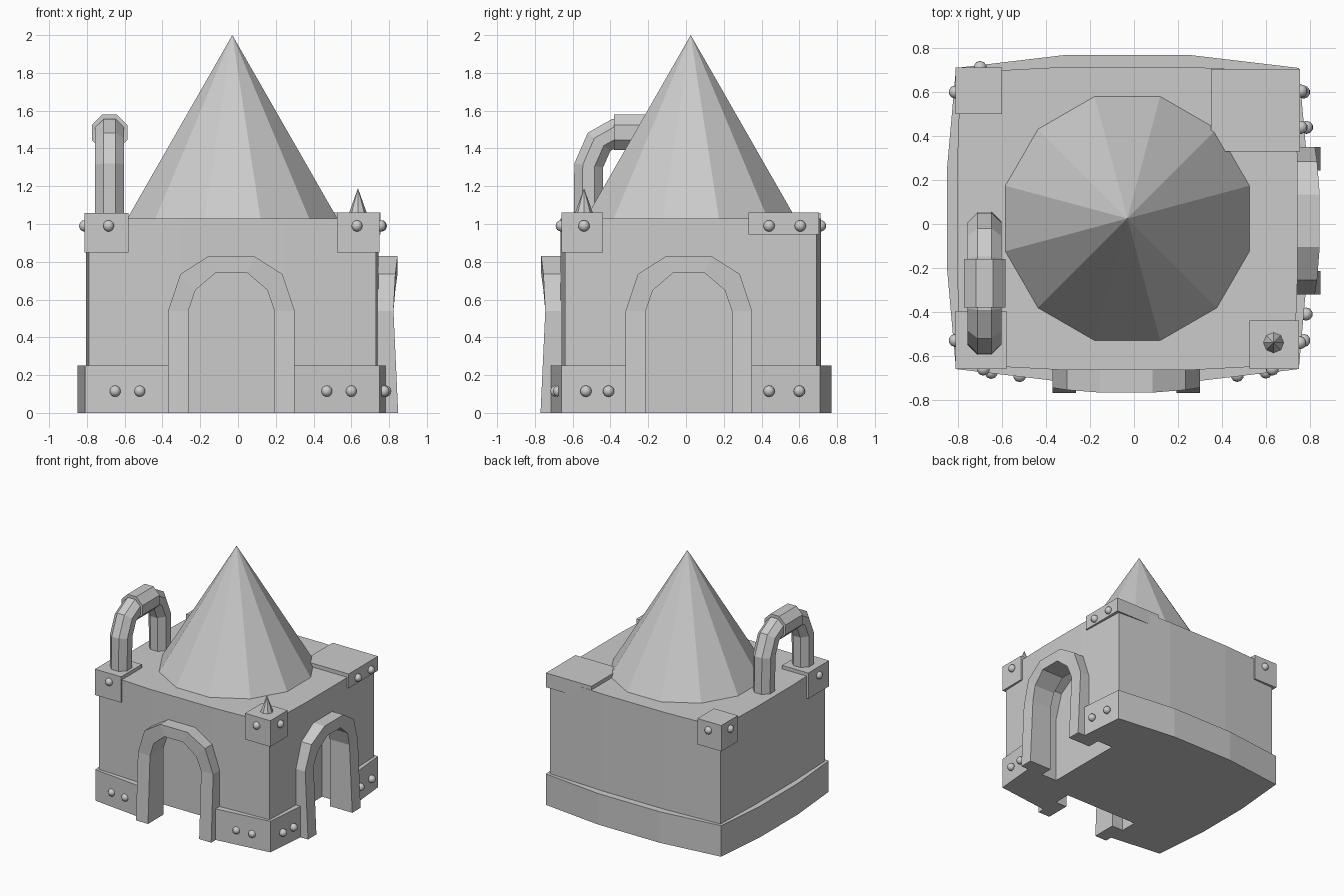
import bpy, bmesh
from math import sin, cos, pi, radians, atan2
from mathutils import Vector, Matrix

if "Cube" in bpy.data.objects:
    bpy.data.objects.remove(bpy.data.objects["Cube"])

CX, CY = -0.03, 0.025


def finish(bm, name, smooth=False):
    bmesh.ops.recalc_face_normals(bm, faces=bm.faces)
    me = bpy.data.meshes.new(name)
    bm.to_mesh(me)
    bm.free()
    ob = bpy.data.objects.new(name, me)
    bpy.context.collection.objects.link(ob)
    for p in me.polygons:
        p.use_smooth = smooth
    return ob


def loft(name, sections):
    """Skin closed sections in order and cap both ends."""
    bm = bmesh.new()
    rows = [[bm.verts.new(p) for p in s] for s in sections]
    n = len(rows[0])
    for a, b in zip(rows, rows[1:]):
        for i in range(n):
            j = (i + 1) % n
            bm.faces.new((a[i], a[j], b[j], b[i]))
    bm.faces.new(rows[0])
    bm.faces.new(rows[-1])
    return finish(bm, name)


def box(name, x0, x1, y0, y1, z0, z1):
    base = [(x0, y0), (x1, y0), (x1, y1), (x0, y1)]
    return loft(name, [[(x, y, z) for x, y in base] for z in (z0, z1)])


def cone(name, x, y, z0, z1, r, sides, turn=0):
    bm = bmesh.new()
    m = Matrix.Translation((x, y, (z0 + z1) / 2)) @ Matrix.Rotation(turn, 4, 'Z')
    bmesh.ops.create_cone(bm, cap_ends=True, segments=sides, radius1=r,
                          radius2=0, depth=z1 - z0, matrix=m)
    return finish(bm, name)


def bulged_prism(name, hx, hy, bx, by, z0, z1):
    """Rectangle whose four walls bow outwards from corner hx, hy to bx, by."""
    u, v = 0.275, 0.235
    o = [(-hx, -hy), (-u, -by), (u, -by), (hx, -hy), (bx, -v), (bx, v),
         (hx, hy), (u, by), (-u, by), (-hx, hy), (-bx, v), (-bx, -v)]
    return loft(name, [[(CX + x, CY + y, z) for x, y in o] for z in (z0, z1)])


# Bowed body and base band
body = bulged_prism("body", 0.76, 0.665, 0.775, 0.69, 0.2, 1.03)
band = bulged_prism("base_band", 0.78, 0.685, 0.82, 0.745, 0.0, 0.25)

# Doorways: (half width, height) profiles, left half mirrored to the right
outer = [(0.335, 0.0), (0.335, 0.54), (0.27, 0.735), (0.12, 0.83)]
inner = [(0.228, 0.0), (0.228, 0.54), (0.19, 0.65), (0.085, 0.74)]
face = [0.77, 0.745, 0.755, 0.767]


def mirrored(half):
    return [(-u, z) for u, z in half] + [(u, z) for u, z in reversed(half)]


doors = {
    "front": lambda u, d, z: (u - 0.035, -d, z),
    "right": lambda u, d, z: (d + 0.078, u + 0.015, z),
}
for side, place in doors.items():
    out, inn = mirrored(outer), mirrored(inner)
    loft(side + "_door_frame", [
        [place(uo, f, zo), place(ui, f, zi), place(ui, 0.57, zi), place(uo, 0.57, zo)]
        for (uo, zo), (ui, zi), f in zip(out, inn, face + face[::-1])])
    hole = [(u * 0.985, z - 0.005 if z else -0.1) for u, z in out]
    cutter = loft(side + "_cutter",
                  [[place(u, d, z) for u, z in hole] for d in (0.43, 1.0)])
    for target in (body, band):
        mod = target.modifiers.new("doorway", 'BOOLEAN')
        mod.operation, mod.solver, mod.object = 'DIFFERENCE', 'EXACT', cutter
        with bpy.context.temp_override(object=target, active_object=target):
            bpy.ops.object.modifier_apply(modifier=mod.name)
    bpy.data.objects.remove(cutter)

# Twelve-sided roof and corner spike
cone("roof", CX, CY, 1.03, 2.0, 0.575, 12, radians(15))
cone("spike", 0.635, -0.54, 1.05, 1.19, 0.05, 8)

# Corner plates
box("front_left_plate", -0.813, -0.58, -0.66, -0.395, 0.85, 1.058)
box("front_right_plate", 0.525, 0.75, -0.66, -0.44, 0.85, 1.06)
box("back_left_plate", -0.813, -0.60, 0.50, 0.712, 0.85, 1.058)
box("back_right_plate", 0.35, 0.755, 0.33, 0.705, 0.945, 1.06)


# Pipe loop and its collar
def tube(name, path, r):
    sections = []
    for i, (y, z) in enumerate(path):
        a, b = path[max(i - 1, 0)], path[min(i + 1, len(path) - 1)]
        t = atan2(b[1] - a[1], b[0] - a[0])
        ring = [(r * cos(pi / 8 + k * pi / 4), r * sin(pi / 8 + k * pi / 4)) for k in range(8)]
        sections.append([(-0.68 + p, y - q * sin(t), z + q * cos(t)) for p, q in ring])
    return loft(name, sections)


bend = [(0.248, 1.02), (0.245, 1.31), (0.19, 1.435), (0.11, 1.48)]
tube("pipe", [(-0.27 - u, z) for u, z in bend] + [(-0.27 + u, z) for u, z in reversed(bend)], 0.083)
tube("pipe_collar", [(-0.38, 1.485), (-0.16, 1.485)], 0.102)

# Rivets
rivets = [(x, -0.66 - 0.115 * (0.75 - abs(x - CX)), 0.115) for x in (-0.65, -0.52, 0.47, 0.60)]
rivets += [(0.75 + 0.085 * (0.685 - abs(y - CY)) + 0.012, y, 0.115) for y in (-0.53, -0.41, 0.44, 0.60)]
rivets += [(x, y, 0.99) for x, y in (
    (-0.685, -0.66), (-0.813, -0.53), (0.63, -0.66), (0.755, -0.54),
    (-0.813, 0.60), (-0.70, 0.712), (0.76, 0.44), (0.76, 0.605))]
bm = bmesh.new()
for p in rivets:
    bmesh.ops.create_uvsphere(bm, u_segments=10, v_segments=8, radius=0.03,
                              matrix=Matrix.Translation(Vector(p)))
finish(bm, "rivets", smooth=True)
